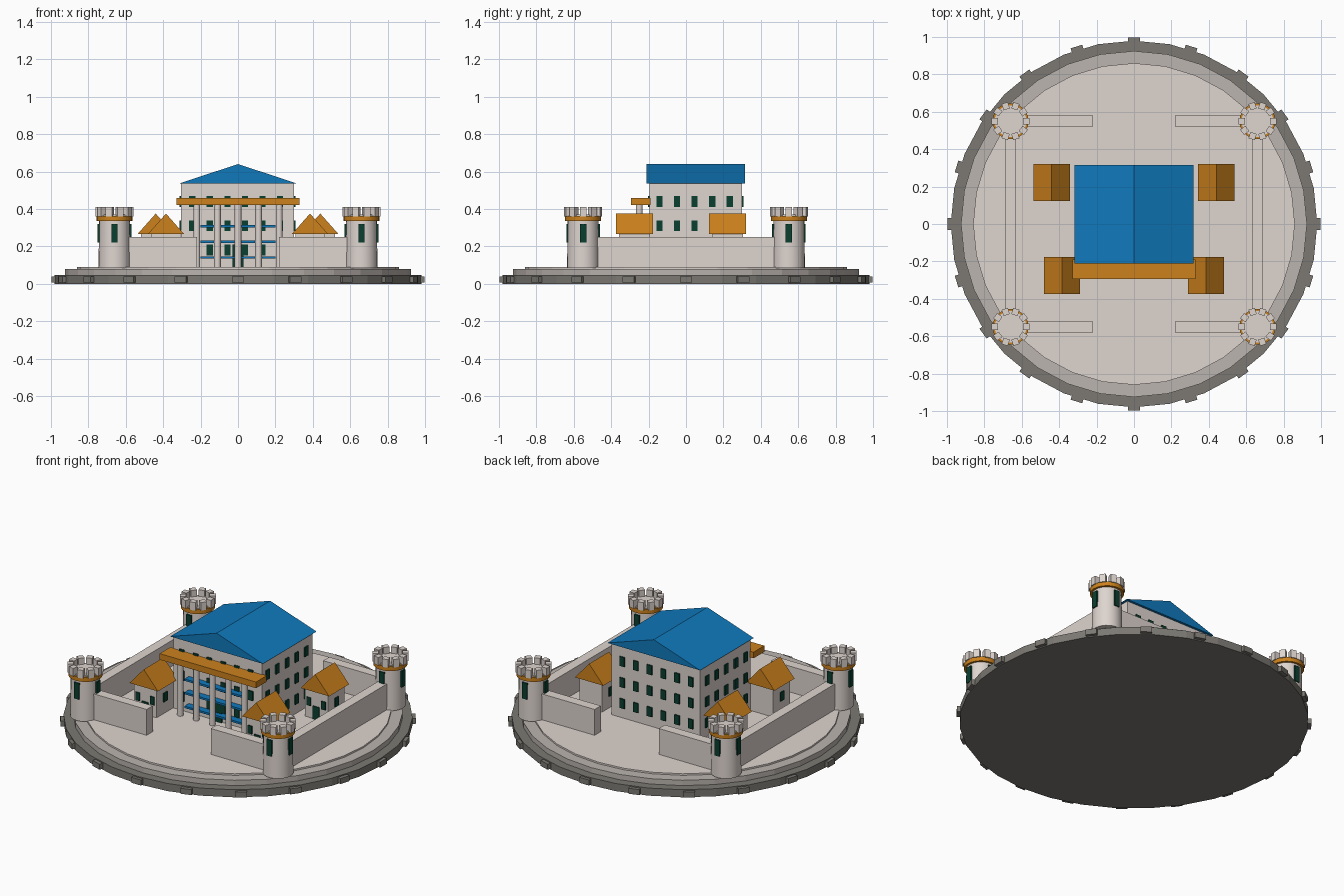
import bpy, bmesh
from math import sin, cos, pi
from mathutils import Matrix, Vector

if "Cube" in bpy.data.objects:
    bpy.data.objects.remove(bpy.data.objects["Cube"])


def mat(name, rgb):
    m = bpy.data.materials.new(name)
    m.diffuse_color = (*rgb, 1)
    m.use_nodes = True
    m.node_tree.nodes["Principled BSDF"].inputs["Base Color"].default_value = m.diffuse_color
    return m


CREAM = mat("cream_stone", (0.73, 0.66, 0.62))
PALE = mat("pale_stone", (0.50, 0.46, 0.43))
ROCK = mat("dark_stone", (0.20, 0.19, 0.17))
BLUE = mat("blue_tile", (0.005, 0.19, 0.50))
GOLD = mat("gold_tile", (0.60, 0.22, 0.012))
GREEN = mat("green_glass", (0.003, 0.05, 0.03))


def finish(name, bm, m):
    me = bpy.data.meshes.new(name)
    bm.to_mesh(me)
    bm.free()
    me.materials.append(m)
    ob = bpy.data.objects.new(name, me)
    bpy.context.collection.objects.link(ob)
    return ob


def add_box(bm, c, s, rot=0):
    M = Matrix.Translation(c) @ Matrix.Rotation(rot, 4, 'Z') @ Matrix.Diagonal((*s, 1))
    bmesh.ops.create_cube(bm, size=1, matrix=M)


def boxes(name, items, m):
    bm = bmesh.new()
    for it in items:
        add_box(bm, *it)
    return finish(name, bm, m)


def span(x0, x1, y0, y1, z0, z1):
    return ((x0 + x1) / 2, (y0 + y1) / 2, (z0 + z1) / 2), (x1 - x0, y1 - y0, z1 - z0)


def cyl(name, x, y, z0, z1, r, m, n=32, r2=None, smooth=False):
    bm = bmesh.new()
    bmesh.ops.create_cone(bm, cap_ends=True, segments=n, radius1=r, radius2=r2 or r,
                          depth=z1 - z0, matrix=Matrix.Translation((x, y, (z0 + z1) / 2)))
    if smooth:
        for f in bm.faces:
            f.smooth = len(f.verts) == 4
        for e in bm.edges:
            e.smooth = all(len(f.verts) == 4 for f in e.link_faces)
    return finish(name, bm, m)


def gable(name, x, w, y0, y1, z0, z1, m):
    # triangular prism with its ridge along y
    bm = bmesh.new()
    tri = [bm.verts.new(p) for p in ((x - w / 2, y0, z0), (x + w / 2, y0, z0), (x, y0, z1))]
    f = bm.faces.new(tri)
    ext = bmesh.ops.extrude_face_region(bm, geom=[f], use_keep_orig=True)
    verts = [g for g in ext["geom"] if isinstance(g, bmesh.types.BMVert)]
    bmesh.ops.translate(bm, verts=verts, vec=Vector((0, y1 - y0, 0)))
    bmesh.ops.recalc_face_normals(bm, faces=bm.faces)
    return finish(name, bm, m)


# stepped round base with stones around the rim
cyl("base_lower", 0, 0, 0, 0.047, 0.98, ROCK)
cyl("base_middle", 0, 0, 0.047, 0.08, 0.925, PALE)
cyl("base_top", 0, 0, 0.08, 0.09, 0.86, CREAM)
boxes("rim_stones", [((0.98 * sin(k * pi / 10), 0.98 * cos(k * pi / 10), 0.023),
                      (0.065, 0.035, 0.034), -k * pi / 10) for k in range(20)], ROCK)

# curtain walls, open at the front and back gates
TX, TY = 0.66, 0.55
for s in (-1, 1):
    boxes("side_wall", [((s * TX, 0, 0.17), (0.06, 2 * TY, 0.16))], CREAM)
    for t in (-1, 1):
        boxes("gate_wall", [((s * 0.44, t * TY, 0.17), (0.44, 0.06, 0.16))], CREAM)

# corner towers
for s in (-1, 1):
    for t in (-1, 1):
        x, y = s * TX, t * TY
        cyl("tower", x, y, 0.085, 0.365, 0.086, CREAM, 24, 0.082, True)
        cyl("tower_band", x, y, 0.336, 0.363, 0.096, GOLD, 24, smooth=True)
        cyl("tower_deck", x, y, 0.36, 0.37, 0.085, CREAM, 24)
        boxes("tower_merlons", [((x + 0.084 * cos(k * pi / 5), y + 0.084 * sin(k * pi / 5), 0.385),
                                 (0.035, 0.035, 0.05), k * pi / 5) for k in range(10)], CREAM)
        boxes("tower_windows", [((x + 0.08 * cos(k * pi / 2), y + 0.08 * sin(k * pi / 2), 0.27),
                                 (0.02, 0.034, 0.1), k * pi / 2) for k in range(4)], GREEN)

# main hall and its roof
boxes("hall_body", [span(-0.305, 0.3, -0.195, 0.3, 0.09, 0.537)], CREAM)
gable("hall_roof", 0, 0.635, -0.21, 0.315, 0.535, 0.64, BLUE)

# hall windows: three rows on all four sides
win = []
for z in (0.18, 0.31, 0.44):
    for k in range(6):
        x = -0.245 + k * 0.094
        win += [((x, -0.195, z), (0.033, 0.016, 0.058)), ((x, 0.3, z), (0.033, 0.016, 0.058))]
    for k in range(5):
        y = -0.142 + k * 0.094
        win += [((-0.305, y, z), (0.016, 0.033, 0.058)), ((0.3, y, z), (0.016, 0.033, 0.058))]
boxes("hall_windows", win, GREEN)
boxes("hall_door", [((0, -0.197, 0.15), (0.06, 0.018, 0.12))], GREEN)

# portico: beam, columns and balcony rails
boxes("portico_beam", [span(-0.33, 0.33, -0.295, -0.19, 0.42, 0.458)], GOLD)
for k in range(5):
    cyl("portico_column", -0.22 + k * 0.11, -0.25, 0.09, 0.425, 0.018, CREAM, 12, smooth=True)
boxes("balcony_rails", [((0, -0.215, z), (0.4, 0.045, 0.012)) for z in (0.14, 0.225, 0.308)], BLUE)

# four small houses
for x, y in ((-0.44, 0.222), (0.44, 0.222), (-0.385, -0.275), (0.385, -0.275)):
    boxes("house_body", [((x, y, 0.18), (0.155, 0.165, 0.18))], CREAM)
    gable("house_roof", x, 0.195, y - 0.098, y + 0.098, 0.265, 0.375, GOLD)
    parts = [((x, y - 0.083, 0.13), (0.042, 0.012, 0.08))]
    for s in (-1, 1):
        parts += [((x + s * 0.05, y - 0.083, 0.19), (0.028, 0.012, 0.05)),
                  ((x + s * 0.078, y, 0.19), (0.012, 0.035, 0.055))]
    boxes("house_openings", parts, GREEN)
